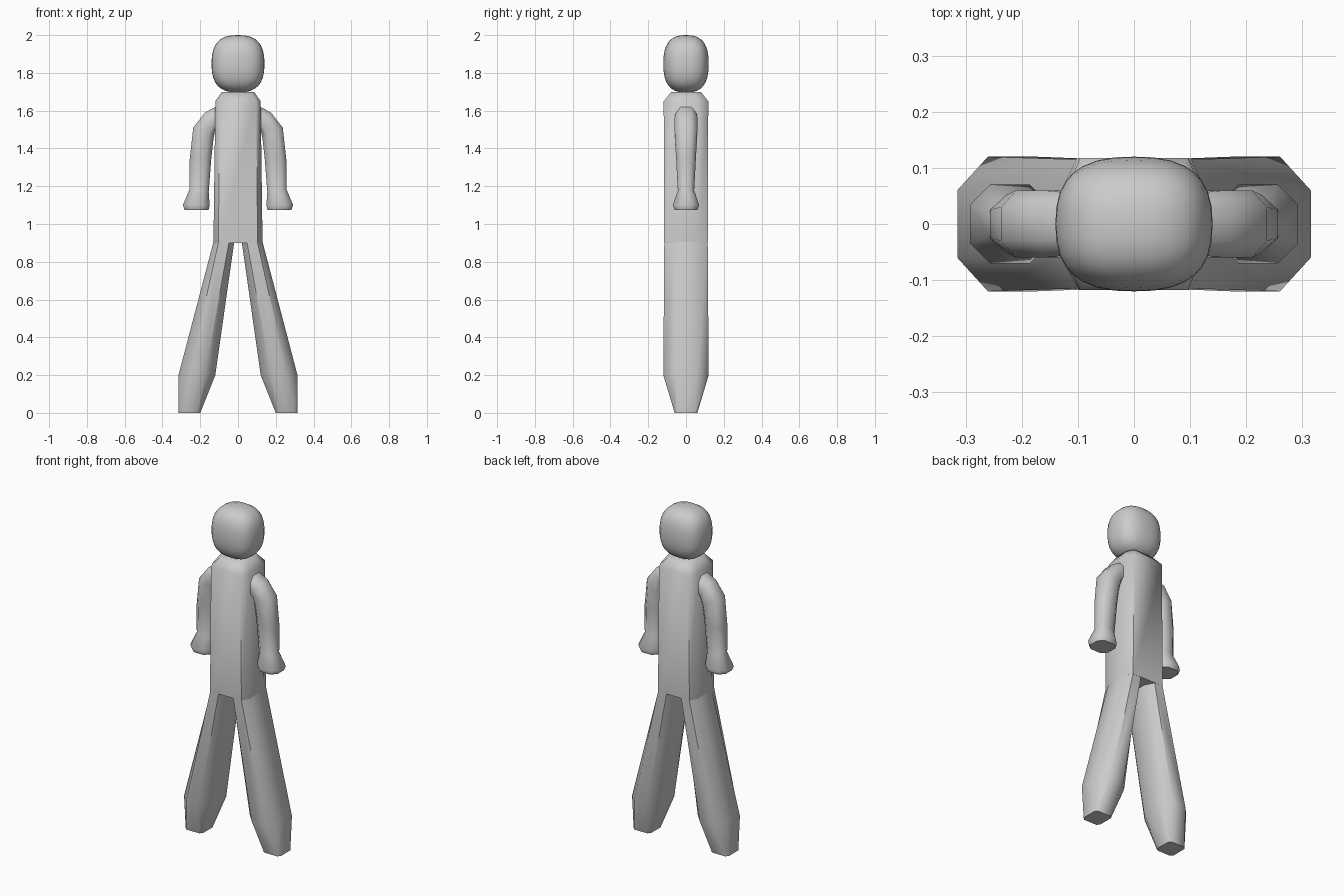
import bpy, bmesh
from mathutils import Vector

if "Cube" in bpy.data.objects:
    bpy.data.objects.remove(bpy.data.objects["Cube"])


def finish(name, bm, angle=0.95):
    bmesh.ops.recalc_face_normals(bm, faces=bm.faces[:])
    me = bpy.data.meshes.new(name)
    bm.to_mesh(me)
    bm.free()
    ob = bpy.data.objects.new(name, me)
    bpy.context.collection.objects.link(ob)
    bpy.ops.object.select_all(action='DESELECT')
    ob.select_set(True)
    bpy.context.view_layer.objects.active = ob
    bpy.ops.object.shade_smooth_by_angle(angle=angle)
    return ob


def loft(name, rings, side=1):
    """Eight-sided tube; ring = outer x, outer z, inner x, inner z, half depth, flat x, flat y"""
    bm = bmesh.new()
    loops = []
    for ox, oz, ix, iz, hy, kx, ky in rings:
        c = Vector((ox + ix, 0, oz + iz)) / 2
        u = Vector((ox - ix, 0, oz - iz)) / 2
        section = [(1, -ky), (1, ky), (kx, 1), (-kx, 1),
                   (-1, ky), (-1, -ky), (-kx, -1), (kx, -1)]
        loop = []
        for a, b in section:
            p = c + u * a
            loop.append(bm.verts.new((p.x * side, hy * b, p.z)))
        loops.append(loop)
    for l0, l1 in zip(loops, loops[1:]):
        for i in range(8):
            j = (i + 1) % 8
            bm.faces.new((l0[i], l0[j], l1[j], l1[i]))
    bm.faces.new(loops[0])
    bm.faces.new(loops[-1])
    return finish(name, bm)


# Torso
loft("torso", [(.13, .9, -.13, .9, .116, .8, .52),
               (.12, 1.65, -.12, 1.65, .118, .8, .52),
               (.085, 1.70, -.085, 1.70, .078, .75, .52)])

# Arms with flared hands, and legs
arm = [(.11, 1.625, .11, 1.49, .055, .5, .5),
       (.175, 1.59, .122, 1.49, .06, .5, .5),
       (.237, 1.51, .13, 1.45, .06, .5, .5),
       (.256, 1.34, .142, 1.34, .052, .5, .5),
       (.258, 1.18, .155, 1.17, .043, .5, .5),
       (.292, 1.10, .15, 1.10, .07, .5, .5),
       (.283, 1.075, .156, 1.075, .06, .5, .5)]
leg = [(.315, 0, .2, 0, .06, .75, .75),
       (.315, .2, .12, .2, .12, .44, .5),
       (.13, .905, .02, .905, .115, .5, .5)]
for label, side in (("right", 1), ("left", -1)):
    loft(label + "_arm", arm, side)
    loft(label + "_leg", leg, side)

# Head: rounded cube
bm = bmesh.new()
bmesh.ops.create_cube(bm, size=2)
bmesh.ops.subdivide_edges(bm, edges=bm.edges[:], cuts=7, use_grid_fill=True)
for v in bm.verts:
    n = sum(abs(k) ** 2.6 for k in v.co) ** (1 / 2.6)
    v.co = v.co / n
    v.co = Vector((v.co.x * .14, v.co.y * .12, v.co.z * .152 + 1.848))
finish("head", bm)
